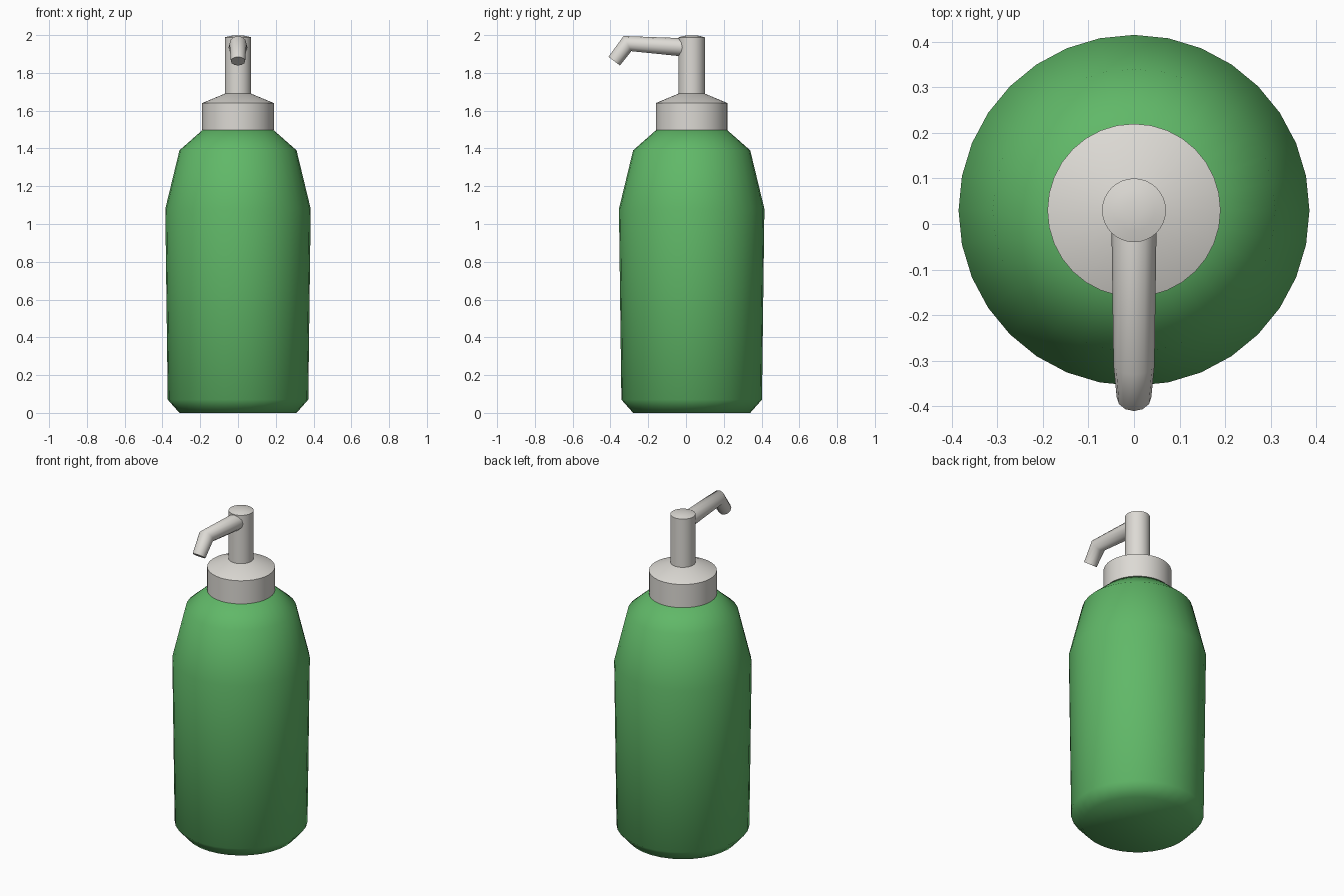
import bpy, bmesh, math
from mathutils import Vector

if "Cube" in bpy.data.objects:
    bpy.data.objects.remove(bpy.data.objects["Cube"])

AXIS_Y = 0.03  # the bottle axis sits slightly behind centre


def material(name, rgb):
    m = bpy.data.materials.new(name)
    m.diffuse_color = (*rgb, 1)
    m.use_nodes = True
    m.node_tree.nodes["Principled BSDF"].inputs["Base Color"].default_value = m.diffuse_color
    return m


green = material("green", (0.118, 0.48, 0.138))
pale_grey = material("pale_grey", (0.72, 0.70, 0.66))


def loft(name, rings, mat, angle):
    """Skin a list of vertex rings and close both ends."""
    bm = bmesh.new()
    loops = [[bm.verts.new(p) for p in ring] for ring in rings]
    n = len(loops[0])
    for a, b in zip(loops, loops[1:]):
        for i in range(n):
            j = (i + 1) % n
            bm.faces.new((a[i], a[j], b[j], b[i]))
    bm.faces.new(loops[0][::-1])
    bm.faces.new(loops[-1])
    bmesh.ops.recalc_face_normals(bm, faces=bm.faces[:])
    mesh = bpy.data.meshes.new(name)
    bm.to_mesh(mesh)
    bm.free()
    mesh.materials.append(mat)
    ob = bpy.data.objects.new(name, mesh)
    bpy.context.collection.objects.link(ob)
    bpy.ops.object.select_all(action='DESELECT')
    ob.select_set(True)
    bpy.context.view_layer.objects.active = ob
    bpy.ops.object.shade_smooth_by_angle(angle=math.radians(angle))
    return ob


def lathe(name, profile, mat, sides=32, angle=60):
    """Revolve (radius, z) points around the bottle axis."""
    turns = [2 * math.pi * i / sides for i in range(sides)]
    rings = [[(r * math.cos(t), AXIS_Y + r * math.sin(t), z) for t in turns]
             for r, z in profile]
    return loft(name, rings, mat, angle)


# Bottle body with chamfered foot and sloping shoulders
lathe("bottle", [(0.31, 0), (0.372, 0.07), (0.385, 1.08),
                 (0.31, 1.39), (0.185, 1.50)], green)

# Screw collar with a shallow cone on top
lathe("collar", [(0.19, 1.497), (0.19, 1.64), (0.07, 1.69)], pale_grey)

# Pump stem with a slightly domed top
lathe("pump_stem", [(0.07, 1.68), (0.07, 1.988), (0.045, 1.995),
                    (0.02, 1.999)], pale_grey)

# Bent spout: (y, z, radius, direction across the tube in the yz plane)
stations = [(0.03, 1.932, 0.050, (-0.05, 1)),
            (-0.31, 1.955, 0.045, (-0.45, 0.89)),
            (-0.38, 1.862, 0.038, (-0.8, 0.6))]
SIDES = 12
rings = []
for y, z, r, (dy, dz) in stations:
    up = Vector((0, dy, dz)).normalized()
    ring = []
    for i in range(SIDES):
        t = 2 * math.pi * i / SIDES
        ring.append(Vector((0, y, z)) + Vector((r * math.cos(t), 0, 0))
                    + up * r * math.sin(t))
    rings.append(ring)
loft("spout", rings, pale_grey, 60)
